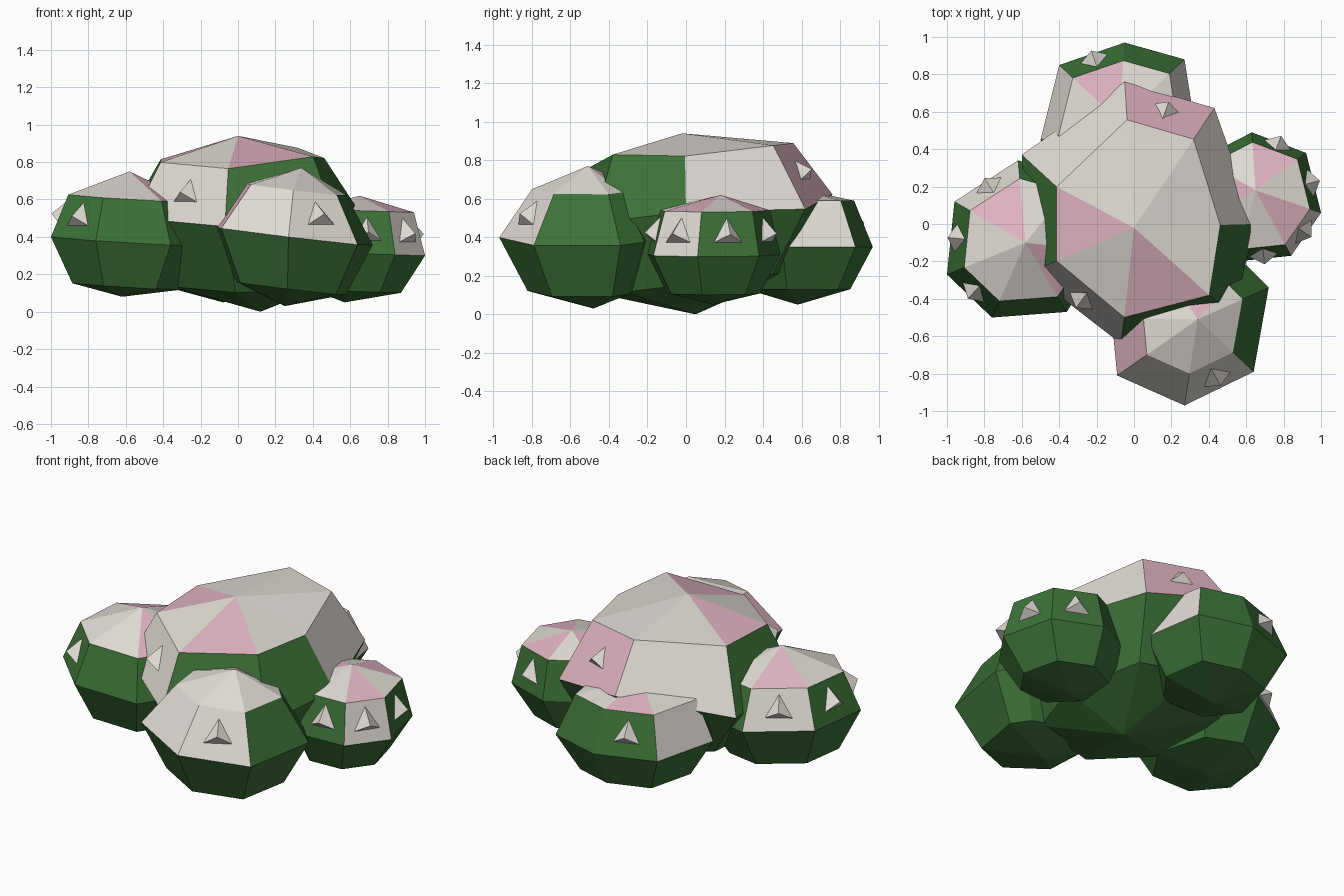
import bpy, bmesh, math
from mathutils import Vector

if "Cube" in bpy.data.objects:
    bpy.data.objects.remove(bpy.data.objects["Cube"])


def material(name, rgb):
    m = bpy.data.materials.new(name)
    m.diffuse_color = (*rgb, 1)
    m.use_nodes = True
    m.node_tree.nodes["Principled BSDF"].inputs["Base Color"].default_value = m.diffuse_color
    return m


MATS = [material("leaf green", (0.045, 0.165, 0.038)),
        material("pale cream", (0.75, 0.71, 0.66)),
        material("soft pink", (0.74, 0.45, 0.54))]
KEY = {"g": 0, "c": 1, "p": 2}


def finish(bm, name):
    bmesh.ops.recalc_face_normals(bm, faces=bm.faces[:])
    me = bpy.data.meshes.new(name)
    bm.to_mesh(me)
    bm.free()
    for m in MATS:
        me.materials.append(m)
    ob = bpy.data.objects.new(name, me)
    bpy.context.collection.objects.link(ob)


def add_spike(bm, center, normal, r):
    # three-sided pyramid lying on a face, one base corner pointing up
    n = normal.normalized()
    side = Vector((0, 0, 1)).cross(n).normalized()
    up = n.cross(side)
    base = []
    for k in range(3):
        a = math.pi / 2 + k * math.tau / 3
        base.append(bm.verts.new(center - n * 0.005 + (side * math.cos(a) + up * math.sin(a)) * r))
    tip = bm.verts.new(center + n * 0.06 - up * 0.015)
    for k in range(3):
        bm.faces.new((base[k], base[(k + 1) % 3], tip)).material_index = 1
    bm.faces.new(base[::-1]).material_index = 1


def lump(name, outline, top, bottom, heights, scale, tilt, cap, band, spikes, r=0.09, nudges=()):
    # seven-sided low-poly boulder: outline is its widest section, counterclockwise
    top, bottom = Vector(top), Vector(bottom)
    bm = bmesh.new()
    n = len(outline)
    rings = []
    for z, s, c in ((heights[0], scale, top), (heights[1], 1, top), (heights[2], 0.7, bottom)):
        ring = []
        for x, y in outline:
            dx, dy = (x - c.x) * s, (y - c.y) * s
            ring.append(bm.verts.new((c.x + dx, c.y + dy, z + dx * tilt[0] + dy * tilt[1])))
        rings.append(ring)
    # small irregularities: ring, corner, offset
    for ring, i, off in nudges:
        rings[ring][i].co += Vector(off)
    vt, vb = bm.verts.new(top), bm.verts.new(bottom)
    up, mid, low = rings
    marks = []
    for i in range(n):
        j = (i + 1) % n
        bm.faces.new((vt, up[i], up[j])).material_index = KEY[cap[i]]
        f = bm.faces.new((up[i], mid[i], mid[j], up[j]))
        f.material_index = KEY[band[i]]
        f.normal_update()
        if i in spikes:
            marks.append((f.calc_center_median(), f.normal.copy()))
        bm.faces.new((mid[i], low[i], low[j], mid[j]))
        bm.faces.new((vb, low[j], low[i]))
    finish(bm, name)
    # spikes belonging to this lump
    if marks:
        sb = bmesh.new()
        for c, nrm in marks:
            add_spike(sb, c, nrm, r)
        finish(sb, name + "_spikes")


# big middle mound
lump("center_lump",
     [(-.6, .37), (-.56, -.26), (-.07, -.64), (.53, -.48), (.65, 0), (.43, .62), (-.05, .76)],
     (0, -.02, .94), (.12, .05, 0), (.82, .53, .16), .74, (0, .12),
     "pcpcccc", "gcggcpc", (1, 5), .09,
     [(0, 0, (.03, -.07, -.04)), (0, 3, (.01, -.02, .05)), (0, 2, (0, -.02, 0)),
      (0, 4, (-.02, 0, 0)), (1, 0, (0, 0, -.09)), (1, 5, (0, 0, -.06))])

# front mound
lump("front_lump",
     [(-.12, -.5), (-.09, -.81), (.27, -.97), (.64, -.79), (.72, -.34), (.6, -.22), (.1, -.12)],
     (.34, -.51, .77), (.25, -.48, .03), (.65, .40, .13), .63, (-.12, .02),
     "cccccpc", "pccgggg", (2,), .1)

# left mound
lump("left_lump",
     [(-.96, .12), (-1, -.27), (-.76, -.5), (-.36, -.47), (-.15, -.15), (-.3, .25), (-.62, .34)],
     (-.58, -.1, .75), (-.62, -.1, .08), (.61, .38, .14), .78, (-.06, .03),
     "cccpccp", "ggggggc", (0, 1, 6), .095)

# right mound
lump("right_lump",
     [(.63, .49), (.36, .35), (.33, 0), (.55, -.2), (.84, -.17), (1, .06), (.92, .38)],
     (.65, .18, .62), (.57, .14, .05), (.54, .31, .11), .83, (-.03, 0),
     "cpccpcp", "ggggcgg", (3, 4, 5, 6), .095)

# back mound
lump("back_lump",
     [(-.05, .97), (-.4, .85), (-.5, .45), (-.3, .2), (.1, .2), (.33, .5), (.27, .88)],
     (-.08, .55, .66), (-.08, .58, .05), (.59, .35, .13), .77, (0, 0),
     "pcccccc", "gcggccg", (0,), .095)
